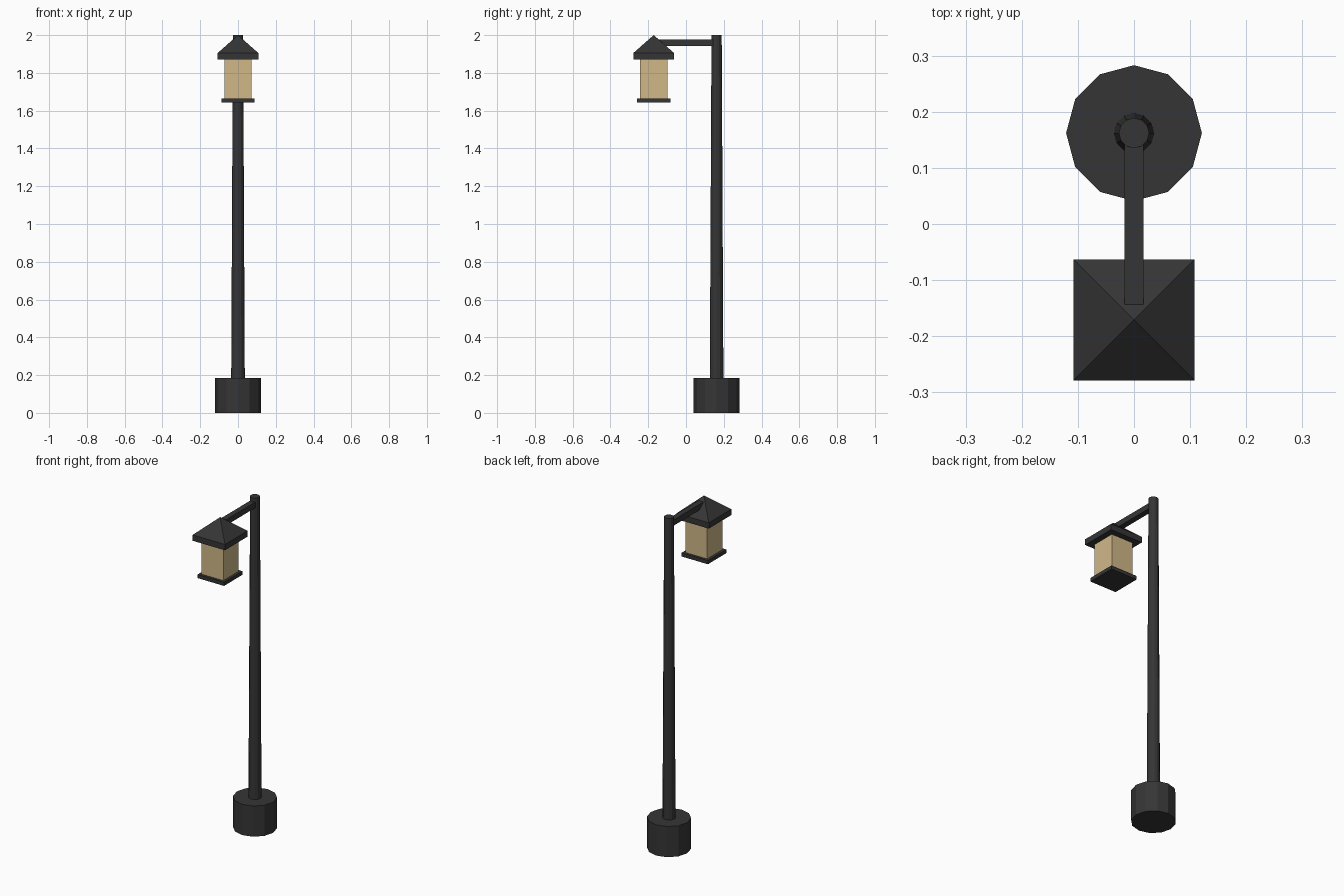
import bpy
import math

if "Cube" in bpy.data.objects:
    bpy.data.objects.remove(bpy.data.objects["Cube"])

POLE_Y = 0.162      # pole axis
LAMP_Y = -0.171     # lantern axis


def material(name, rgb):
    m = bpy.data.materials.new(name)
    m.diffuse_color = (*rgb, 1.0)
    m.use_nodes = True
    m.node_tree.nodes["Principled BSDF"].inputs["Base Color"].default_value = m.diffuse_color
    return m


iron = material("dark iron", (0.036, 0.036, 0.037))
glass = material("warm glass", (0.63, 0.48, 0.25))


def finish(name, mat):
    ob = bpy.context.object
    ob.name = name
    ob.data.materials.append(mat)
    bpy.ops.object.transform_apply(location=False, rotation=True, scale=True)
    return ob


def cone(name, y, z0, z1, r0, r1, sides, turn, mat):
    """Upright prism, taper or pyramid between two heights."""
    bpy.ops.mesh.primitive_cone_add(
        vertices=sides, radius1=r0, radius2=r1, depth=z1 - z0,
        location=(0, y, (z0 + z1) / 2), rotation=(0, 0, turn))
    return finish(name, mat)


def box(name, half_x, y0, y1, z0, z1, mat):
    bpy.ops.mesh.primitive_cube_add(
        size=1, location=(0, (y0 + y1) / 2, (z0 + z1) / 2))
    bpy.context.object.scale = (2 * half_x, y1 - y0, z1 - z0)
    return finish(name, mat)


def lamp_box(name, half, z0, z1, mat):
    return box(name, half, LAMP_Y - half, LAMP_Y + half, z0, z1, mat)


# Post: footing, tapered pole and horizontal arm
cone("footing", POLE_Y, 0.0, 0.185, 0.121, 0.121, 12, 0, iron)
cone("pole", POLE_Y, 0.185, 2.0, 0.036, 0.027, 12, 0, iron)
box("arm", 0.017, LAMP_Y, POLE_Y, 1.942, 1.976, iron)

# Lantern: bottom plate, glass body, roof slab and pyramid cap
lamp_box("lantern_base", 0.088, 1.642, 1.664, iron)
lamp_box("lantern_glass", 0.072, 1.664, 1.87, glass)
lamp_box("roof_slab", 0.108, 1.87, 1.905, iron)
cone("roof_cap", LAMP_Y, 1.905, 2.0, 0.108 * math.sqrt(2), 0, 4, math.pi / 4, iron)
